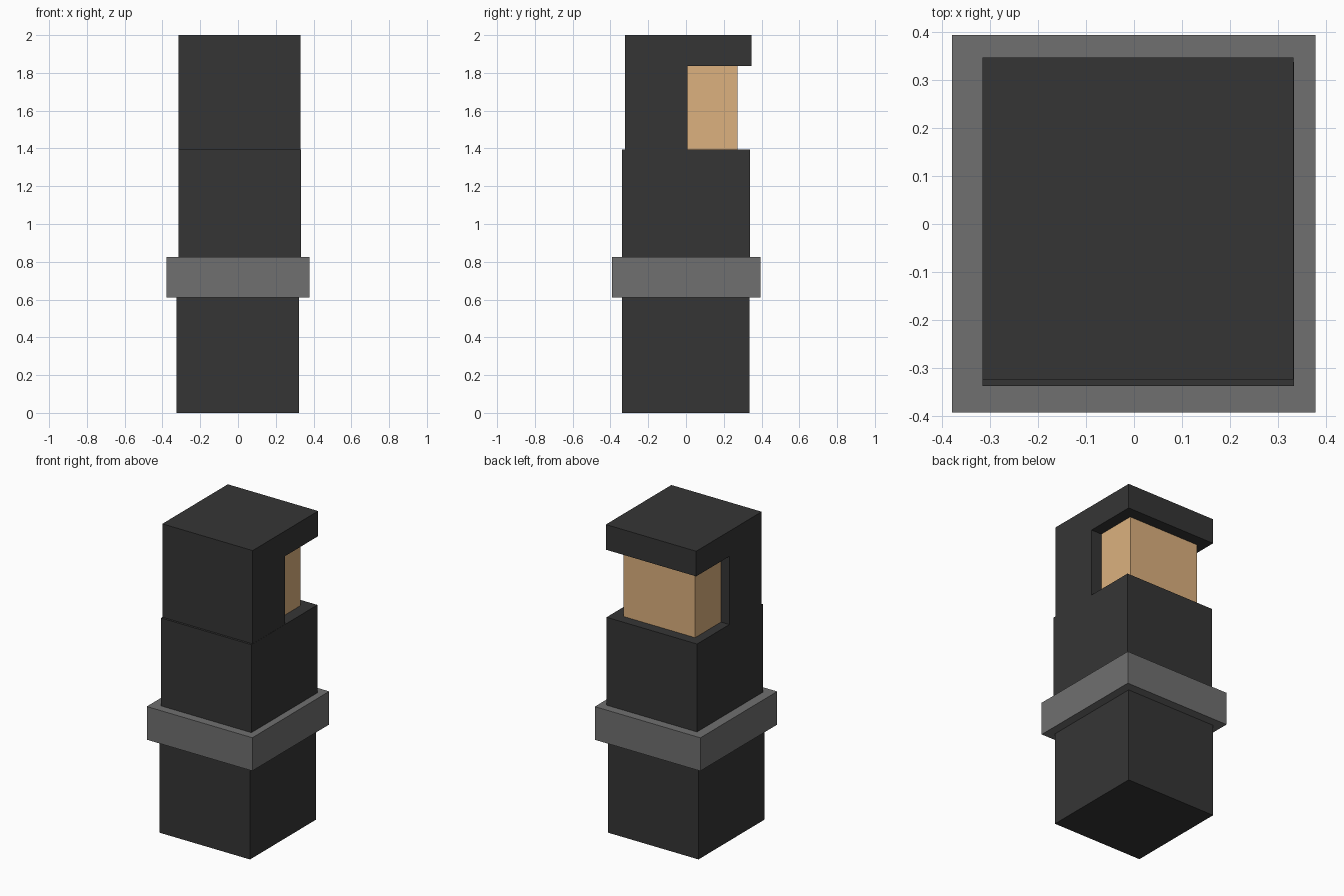
import bpy
import bmesh

if "Cube" in bpy.data.objects:
    bpy.data.objects.remove(bpy.data.objects["Cube"])


def material(name, rgb):
    mat = bpy.data.materials.new(name)
    mat.diffuse_color = (*rgb, 1.0)
    mat.use_nodes = True
    mat.node_tree.nodes["Principled BSDF"].inputs["Base Color"].default_value = mat.diffuse_color
    return mat


def extrude_profile(name, x_range, profile, mat):
    """Solid made by sweeping a (y, z) side profile along x."""
    x0, x1 = x_range
    bm = bmesh.new()
    face = bm.faces.new([bm.verts.new((x0, y, z)) for y, z in profile])
    swept = bmesh.ops.extrude_face_region(bm, geom=[face], use_keep_orig=True)
    verts = [v for v in swept["geom"] if isinstance(v, bmesh.types.BMVert)]
    bmesh.ops.translate(bm, verts=verts, vec=(x1 - x0, 0, 0))
    bmesh.ops.recalc_face_normals(bm, faces=bm.faces)
    mesh = bpy.data.meshes.new(name)
    bm.to_mesh(mesh)
    bm.free()
    mesh.materials.append(mat)
    obj = bpy.data.objects.new(name, mesh)
    bpy.context.collection.objects.link(obj)
    return obj


def box(name, x_range, y_range, z_range, mat):
    (y0, y1), (z0, z1) = y_range, z_range
    profile = [(y0, z0), (y1, z0), (y1, z1), (y0, z1)]
    return extrude_profile(name, x_range, profile, mat)


charcoal = material("charcoal", (0.036, 0.036, 0.036))
grey = material("grey", (0.162, 0.162, 0.162))
tan = material("tan", (0.716, 0.440, 0.209))

# Body: lower block, wide belt, upper block
box("lower_body", (-0.325, 0.323), (-0.338, 0.336), (0, 0.61), charcoal)
box("belt", (-0.379, 0.378), (-0.393, 0.394), (0.61, 0.825), grey)
box("upper_body", (-0.316, 0.333), (-0.338, 0.338), (0.825, 1.395), charcoal)

# Hood: solid half with a brim overhanging the face
hood_profile = [(-0.324, 1.395), (0.007, 1.395), (0.007, 1.837),
                (0.347, 1.837), (0.347, 2.0), (-0.324, 2.0)]
extrude_profile("hood", (-0.316, 0.332), hood_profile, charcoal)

# Face block tucked under the brim
box("face", (-0.256, 0.257), (0.007, 0.272), (1.395, 1.837), tan)
